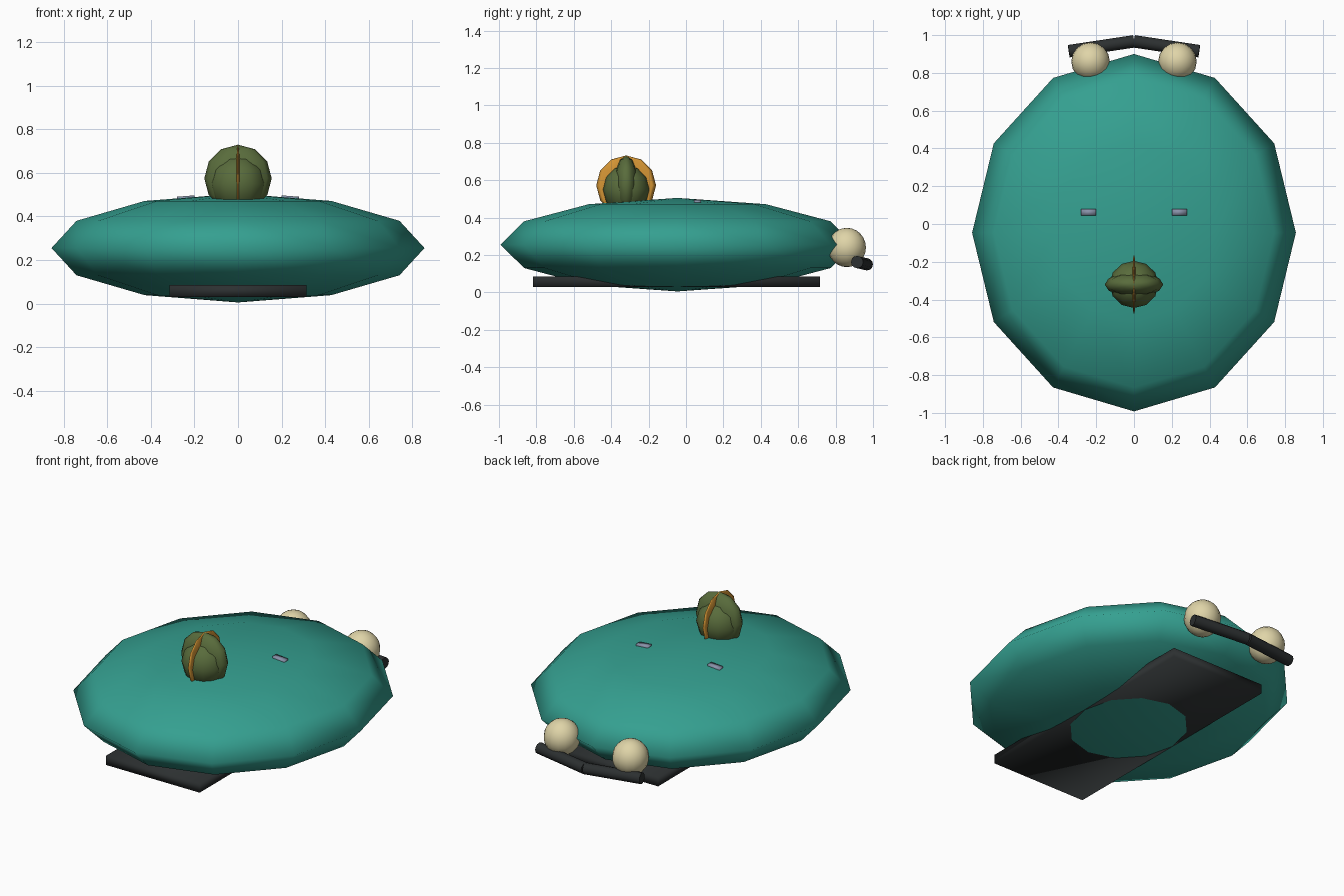
import bpy
import bmesh
from mathutils import Matrix, Vector

if "Cube" in bpy.data.objects:
    bpy.data.objects.remove(bpy.data.objects["Cube"], do_unlink=True)


def material(name, rgb):
    m = bpy.data.materials.new(name)
    m.use_nodes = True
    m.diffuse_color = (*rgb, 1)
    m.node_tree.nodes["Principled BSDF"].inputs["Base Color"].default_value = (*rgb, 1)
    return m


teal = material("teal", (0.035, 0.35, 0.28))
olive = material("olive", (0.10, 0.15, 0.045))
orange = material("orange", (0.66, 0.30, 0.035))
cream = material("cream", (0.74, 0.66, 0.39))
black = material("black", (0.025, 0.029, 0.03))
steel = material("steel", (0.25, 0.29, 0.40))


def finish(name, bm, mat):
    mesh = bpy.data.meshes.new(name)
    for f in bm.faces:
        f.smooth = True
    bm.to_mesh(mesh)
    bm.free()
    mesh.materials.append(mat)
    obj = bpy.data.objects.new(name, mesh)
    bpy.context.collection.objects.link(obj)
    return obj


def ellipsoid(name, centre, radii, mat, segments=12, rings=6):
    bm = bmesh.new()
    place = Matrix.Translation(centre) @ Matrix.Diagonal((*radii, 1))
    bmesh.ops.create_uvsphere(bm, u_segments=segments, v_segments=rings,
                              radius=1, matrix=place)
    return finish(name, bm, mat)


def box(name, centre, size, mat, tilt=0):
    bm = bmesh.new()
    place = (Matrix.Translation(centre) @ Matrix.Rotation(tilt, 4, "Y")
             @ Matrix.Diagonal((*size, 1)))
    bmesh.ops.create_cube(bm, size=1, matrix=place)
    return finish(name, bm, mat)


def rod(name, start, end, radius, mat):
    a, b = Vector(start), Vector(end)
    turn = (b - a).to_track_quat("Z", "Y").to_matrix().to_4x4()
    bm = bmesh.new()
    bmesh.ops.create_cone(bm, cap_ends=True, segments=12, radius1=radius,
                          radius2=radius, depth=(b - a).length,
                          matrix=Matrix.Translation((a + b) / 2) @ turn)
    obj = finish(name, bm, mat)
    for p in obj.data.polygons:
        p.use_smooth = len(p.vertices) == 4
    return obj


# Flattened hull and the long plate under it
ellipsoid("hull", (0, -0.046, 0.255), (0.857, 0.946, 0.25), teal)
box("bottom_plate", (0, -0.05, 0.057), (0.63, 1.535, 0.055), black)

# Domed head: tall narrow shell, wider lower shell and thin crest disc
ellipsoid("head_shell", (0, -0.32, 0.575), (0.155, 0.065, 0.155), olive)
ellipsoid("head_core", (0, -0.32, 0.55), (0.13, 0.125, 0.13), olive)
ellipsoid("crest", (0, -0.32, 0.572), (0.01, 0.16, 0.16), orange)

# Mirrored pairs: deck slots, rear balls and the bent bumper halves
for side, sx in (("left", 1), ("right", -1)):
    box(side + "_deck_slot", (sx * 0.24, 0.062, 0.485),
        (0.08, 0.036, 0.018), steel, sx * 0.08)
    ellipsoid(side + "_rear_ball", (sx * 0.23, 0.86, 0.24),
              (0.102, 0.102, 0.105), cream, 16, 12)
    rod(side + "_bumper", (0, 0.967, 0.15), (sx * 0.345, 0.915, 0.162), 0.033, black)
